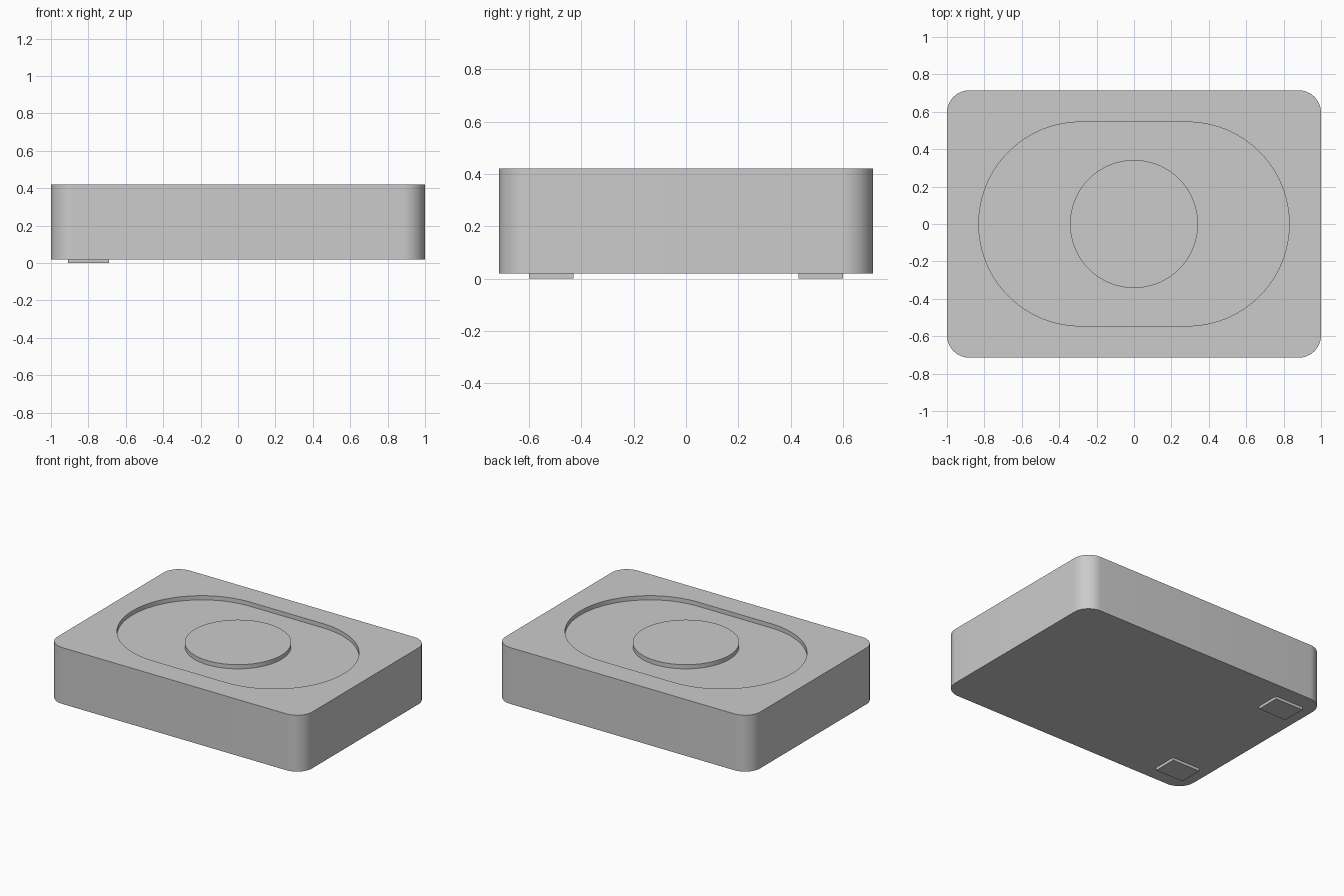
import bpy
import bmesh
from math import cos, sin, pi

if "Cube" in bpy.data.objects:
    bpy.data.objects.remove(bpy.data.objects["Cube"])

# Single plain grey
grey = bpy.data.materials.new("plain grey")
grey.use_nodes = True
colour = (0.6, 0.6, 0.6, 1)
grey.diffuse_color = colour
grey.node_tree.nodes["Principled BSDF"].inputs["Base Color"].default_value = colour


def rounded_outline(half_x, half_y, radius, steps):
    """Rounded rectangle, counter-clockwise; a full radius gives a slot or circle."""
    points = []
    for quarter, (sx, sy) in enumerate([(1, 1), (-1, 1), (-1, -1), (1, -1)]):
        for i in range(steps + 1):
            a = (quarter + i / steps) * pi / 2
            points.append((sx * (half_x - radius) + radius * cos(a),
                           sy * (half_y - radius) + radius * sin(a)))
    return points


def prism(name, outline, bottom, top, centre=(0, 0)):
    """Extrude a flat outline upward into a solid part."""
    bm = bmesh.new()
    verts = [bm.verts.new((x + centre[0], y + centre[1], bottom)) for x, y in outline]
    bmesh.ops.remove_doubles(bm, verts=verts, dist=1e-5)
    face = bm.faces.new(bm.verts[:])
    side = bmesh.ops.extrude_face_region(bm, geom=[face], use_keep_orig=True)
    moved = [g for g in side["geom"] if isinstance(g, bmesh.types.BMVert)]
    bmesh.ops.translate(bm, verts=moved, vec=(0, 0, top - bottom))
    bmesh.ops.recalc_face_normals(bm, faces=bm.faces[:])
    mesh = bpy.data.meshes.new(name)
    bm.to_mesh(mesh)
    bm.free()
    mesh.materials.append(grey)
    obj = bpy.data.objects.new(name, mesh)
    bpy.context.collection.objects.link(obj)
    return obj


def smooth(obj):
    bpy.ops.object.select_all(action="DESELECT")
    obj.select_set(True)
    bpy.context.view_layer.objects.active = obj
    bpy.ops.object.shade_smooth_by_angle(angle=pi / 6)


BASE, TOP, DEPTH = 0.02, 0.42, 0.03

# Rounded block with a slot-shaped recess in its top
body = prism("body", rounded_outline(1, 0.715, 0.12, 12), BASE, TOP)
cutter = prism("recess_cutter", rounded_outline(0.83, 0.545, 0.545, 24), TOP - DEPTH, TOP + 0.1)
cut = body.modifiers.new("recess", "BOOLEAN")
cut.operation = "DIFFERENCE"
cut.solver = "EXACT"
cut.object = cutter
bpy.context.view_layer.objects.active = body
bpy.ops.object.modifier_apply(modifier=cut.name)
bpy.data.objects.remove(cutter)
smooth(body)

# Round raised pad in the middle of the recess
pad = prism("centre_pad", rounded_outline(0.342, 0.342, 0.342, 20), TOP - DEPTH - 0.01, TOP)
smooth(pad)

# Two thin feet under the right end
for label, side in (("front", -1), ("back", 1)):
    prism(label + "_foot", [(-0.11, -0.085), (0.11, -0.085), (0.11, 0.085), (-0.11, 0.085)],
          0, BASE, (-0.8, side * 0.515))
